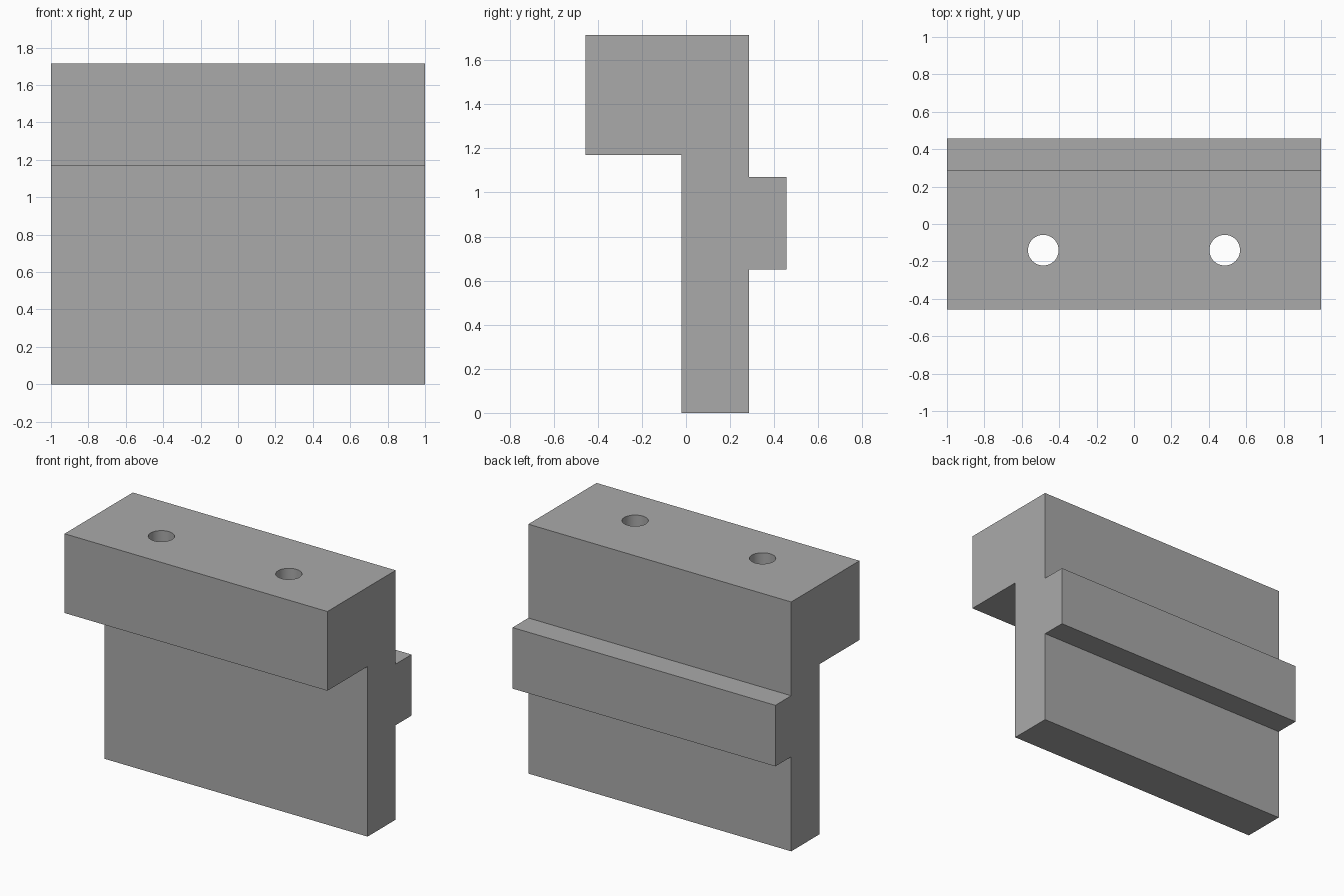
import bpy
import bmesh
from mathutils import Matrix

cube = bpy.data.objects.get("Cube")
if cube:
    bpy.data.objects.remove(cube, do_unlink=True)

grey = bpy.data.materials.new("mid grey")
grey.use_nodes = True
colour = (0.4, 0.4, 0.4, 1)
grey.diffuse_color = colour
grey.node_tree.nodes["Principled BSDF"].inputs["Base Color"].default_value = colour


def make_object(name, bm):
    bmesh.ops.recalc_face_normals(bm, faces=bm.faces)
    mesh = bpy.data.meshes.new(name)
    bm.to_mesh(mesh)
    bm.free()
    mesh.materials.append(grey)
    obj = bpy.data.objects.new(name, mesh)
    bpy.context.collection.objects.link(obj)
    return obj


# Bracket: side profile (y, z) extruded along the full width
profile = [(-0.02, 0), (0.285, 0), (0.285, 0.65), (0.457, 0.65), (0.457, 1.07),
           (0.285, 1.07), (0.285, 1.715), (-0.457, 1.715), (-0.457, 1.17), (-0.02, 1.17)]
bm = bmesh.new()
side = bm.faces.new([bm.verts.new((-1, y, z)) for y, z in profile])
extruded = bmesh.ops.extrude_face_region(bm, geom=[side], use_keep_orig=True)
end_verts = [v for v in extruded["geom"] if isinstance(v, bmesh.types.BMVert)]
bmesh.ops.translate(bm, verts=end_verts, vec=(2, 0, 0))
bracket = make_object("bracket", bm)

# Two round bolt holes through the overhanging head
bm = bmesh.new()
for x in (-0.485, 0.485):
    bmesh.ops.create_cone(bm, cap_ends=True, segments=48, radius1=0.082, radius2=0.082,
                          depth=0.8, matrix=Matrix.Translation((x, -0.14, 1.44)))
cutter = make_object("bolt_hole_cutter", bm)
cutter.hide_render = True

holes = bracket.modifiers.new("bolt holes", "BOOLEAN")
holes.operation = "DIFFERENCE"
holes.solver = "EXACT"
holes.object = cutter

# Apply the cut, drop the cutter and smooth the hole walls
bpy.context.view_layer.objects.active = bracket
bracket.select_set(True)
bpy.ops.object.modifier_apply(modifier=holes.name)
bpy.data.objects.remove(cutter, do_unlink=True)
bpy.ops.object.shade_smooth_by_angle()
